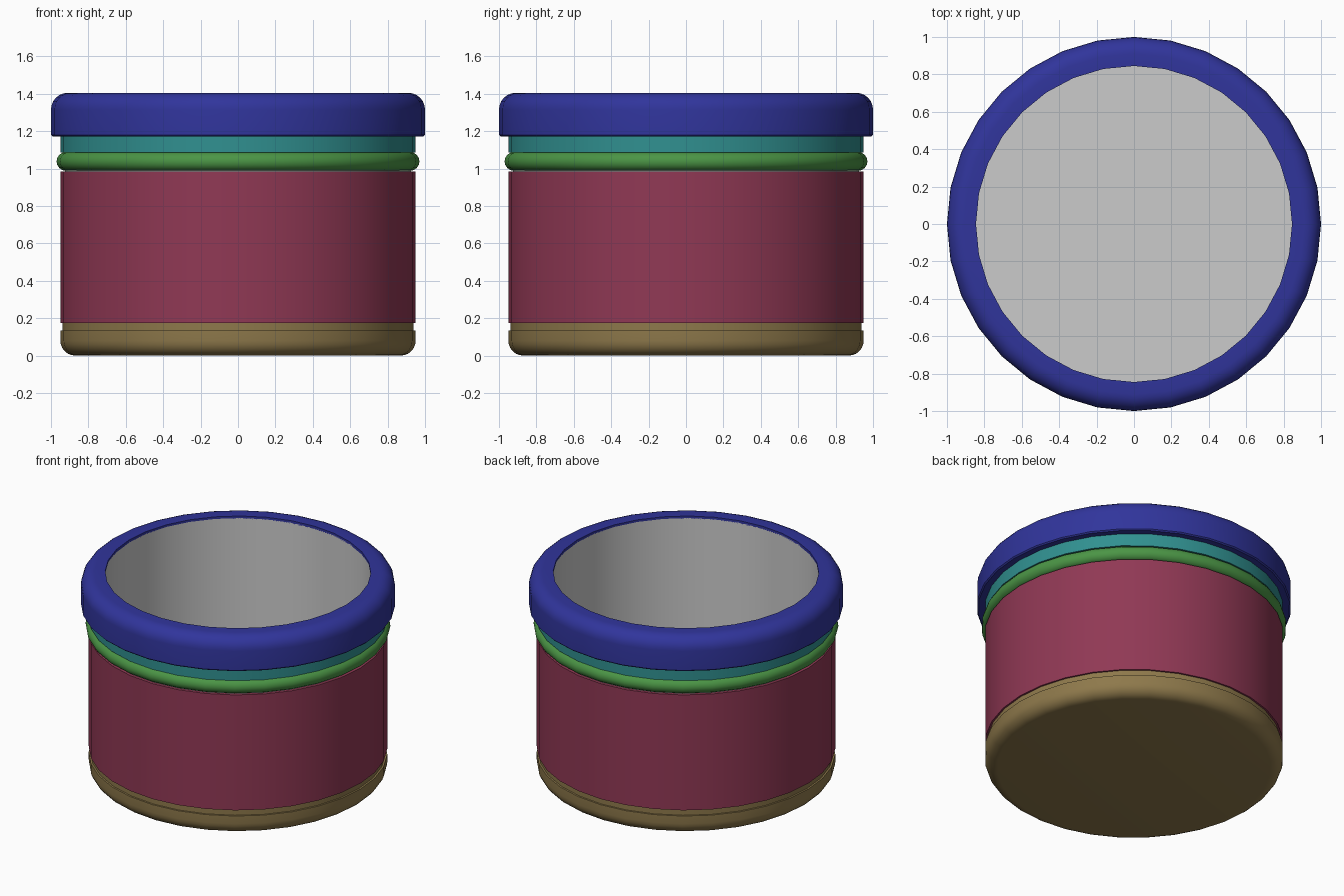
import bpy, bmesh, math

if "Cube" in bpy.data.objects:
    bpy.data.objects.remove(bpy.data.objects["Cube"])

SIDES = 32


def arc(cx, cz, r, a0, a1, n=6):
    """Points (radius, z) of a circular arc, angles in degrees."""
    return [(cx + r * math.cos(math.radians(a0 + (a1 - a0) * i / n)),
             cz + r * math.sin(math.radians(a0 + (a1 - a0) * i / n))) for i in range(n + 1)]


def lathe(name, profile, color=None, closed=True):
    """Spin a (radius, z) profile around z; radius 0 makes a pole."""
    bm = bmesh.new()
    rings = []
    for r, z in profile:
        if r < 1e-6:
            rings.append([bm.verts.new((0, 0, z))] * SIDES)
        else:
            rings.append([bm.verts.new((r * math.cos(2 * math.pi * i / SIDES),
                                        r * math.sin(2 * math.pi * i / SIDES), z))
                          for i in range(SIDES)])
    pairs = list(zip(rings, rings[1:])) + ([(rings[-1], rings[0])] if closed else [])
    for a, b in pairs:
        for i in range(SIDES):
            j = (i + 1) % SIDES
            bm.faces.new(list(dict.fromkeys((a[i], a[j], b[j], b[i]))))
    bmesh.ops.recalc_face_normals(bm, faces=bm.faces)
    mesh = bpy.data.meshes.new(name)
    bm.to_mesh(mesh)
    bm.free()
    obj = bpy.data.objects.new(name, mesh)
    bpy.context.collection.objects.link(obj)
    if color:
        mat = bpy.data.materials.new(name + "_color")
        mat.diffuse_color = (*color, 1)
        mat.use_nodes = True
        mat.node_tree.nodes["Principled BSDF"].inputs["Base Color"].default_value = mat.diffuse_color
        mesh.materials.append(mat)
    bpy.ops.object.select_all(action='DESELECT')
    bpy.context.view_layer.objects.active = obj
    obj.select_set(True)
    bpy.ops.object.shade_smooth_by_angle(angle=math.radians(35))
    return obj


# Grey inner vessel with floor, open at the top
lathe("inner_vessel", [(0, 0.02), (0.86, 0.02), (0.925, 0.09), (0.925, 1.39),
                       (0.845, 1.39), (0.845, 0.07), (0, 0.07)], closed=False)

# Base cup with rounded bottom edge and a small stepped lip
lathe("base", [(0, 0)] + arc(0.87, 0.08, 0.08, -90, 0)
      + [(0.95, 0.135), (0.938, 0.135), (0.938, 0.175), (0.927, 0.175),
         (0.927, 0.08), (0.865, 0.01), (0, 0.01)], (0.27, 0.19, 0.07), closed=False)

# Main wall band
lathe("wall_band", [(0.95, 0.175), (0.95, 0.985), (0.93, 0.985), (0.93, 0.175)],
      (0.28, 0.04, 0.09))

# Rounded ring below the neck
lathe("ring", arc(0.92, 1.038, 0.05, -90, 90, 8), (0.07, 0.3, 0.06))

# Neck band
lathe("neck_band", [(0.95, 1.085), (0.95, 1.18), (0.92, 1.18), (0.92, 1.085)],
      (0.03, 0.28, 0.28))

# Thick rim with rounded upper edge
lathe("rim", [(0.92, 1.172), (0.992, 1.172), (1.0, 1.18)]
      + arc(0.91, 1.315, 0.09, 0, 90) + [(0.845, 1.405), (0.845, 1.385), (0.92, 1.385)],
      (0.03, 0.035, 0.33))
